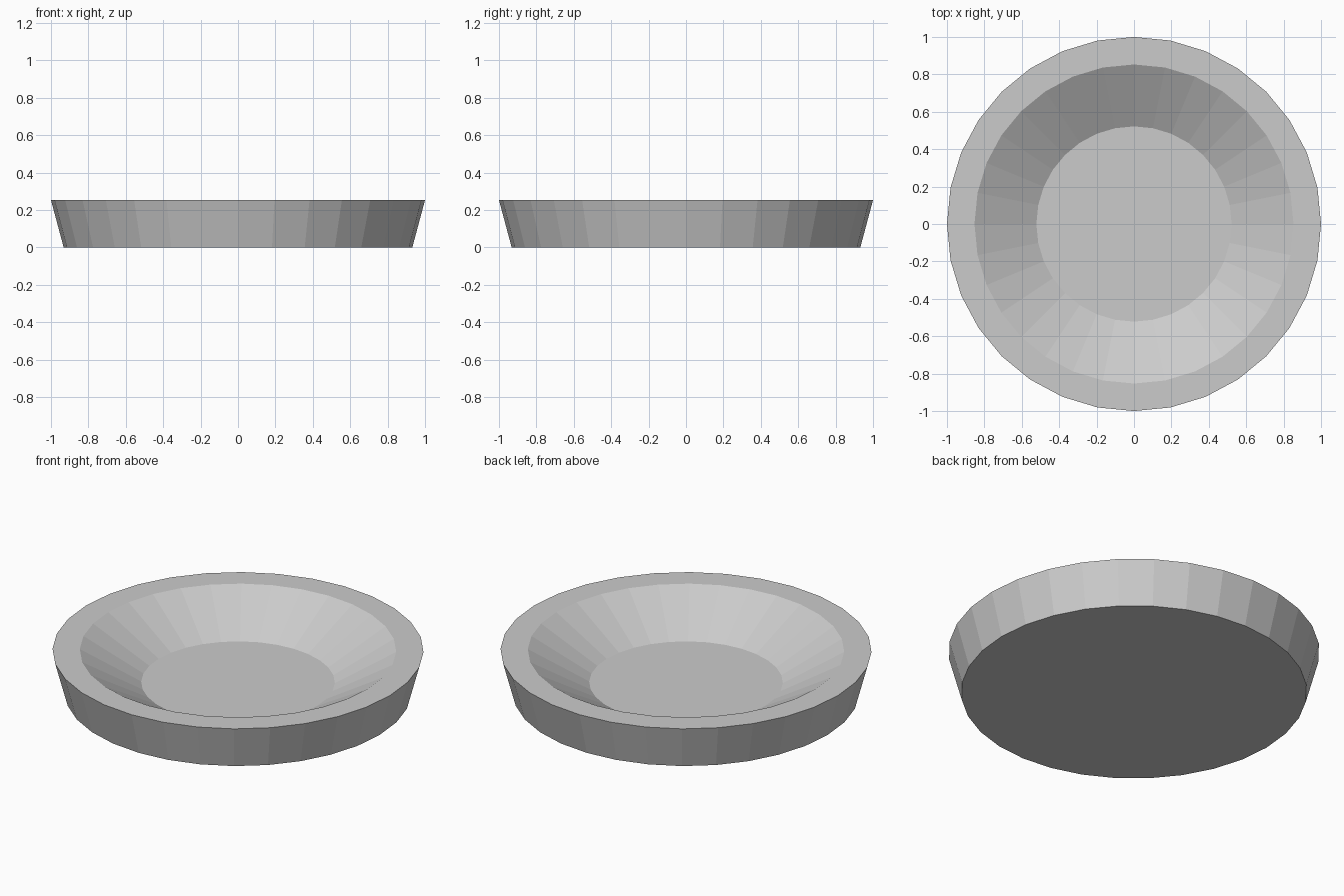
import bpy, bmesh
from math import cos, sin, tau

if "Cube" in bpy.data.objects:
    bpy.data.objects.remove(bpy.data.objects["Cube"])

SIDES = 32
# (radius, height) from underside, up the outer wall, over the rim, down to the floor
PROFILE = [(0.932, 0.0), (1.0, 0.253), (0.853, 0.253), (0.522, 0.064)]

bm = bmesh.new()
rings = [[bm.verts.new((r * cos(tau * i / SIDES), r * sin(tau * i / SIDES), z))
          for i in range(SIDES)] for r, z in PROFILE]

# Outer wall, flat rim and sloping inner wall
for low, high in zip(rings, rings[1:]):
    for i in range(SIDES):
        j = (i + 1) % SIDES
        bm.faces.new((low[i], low[j], high[j], high[i]))

# Underside and dish floor
bm.faces.new(rings[0][::-1])
bm.faces.new(rings[-1])

mesh = bpy.data.meshes.new("dish")
bm.to_mesh(mesh)
bm.free()
bpy.context.collection.objects.link(bpy.data.objects.new("dish", mesh))
